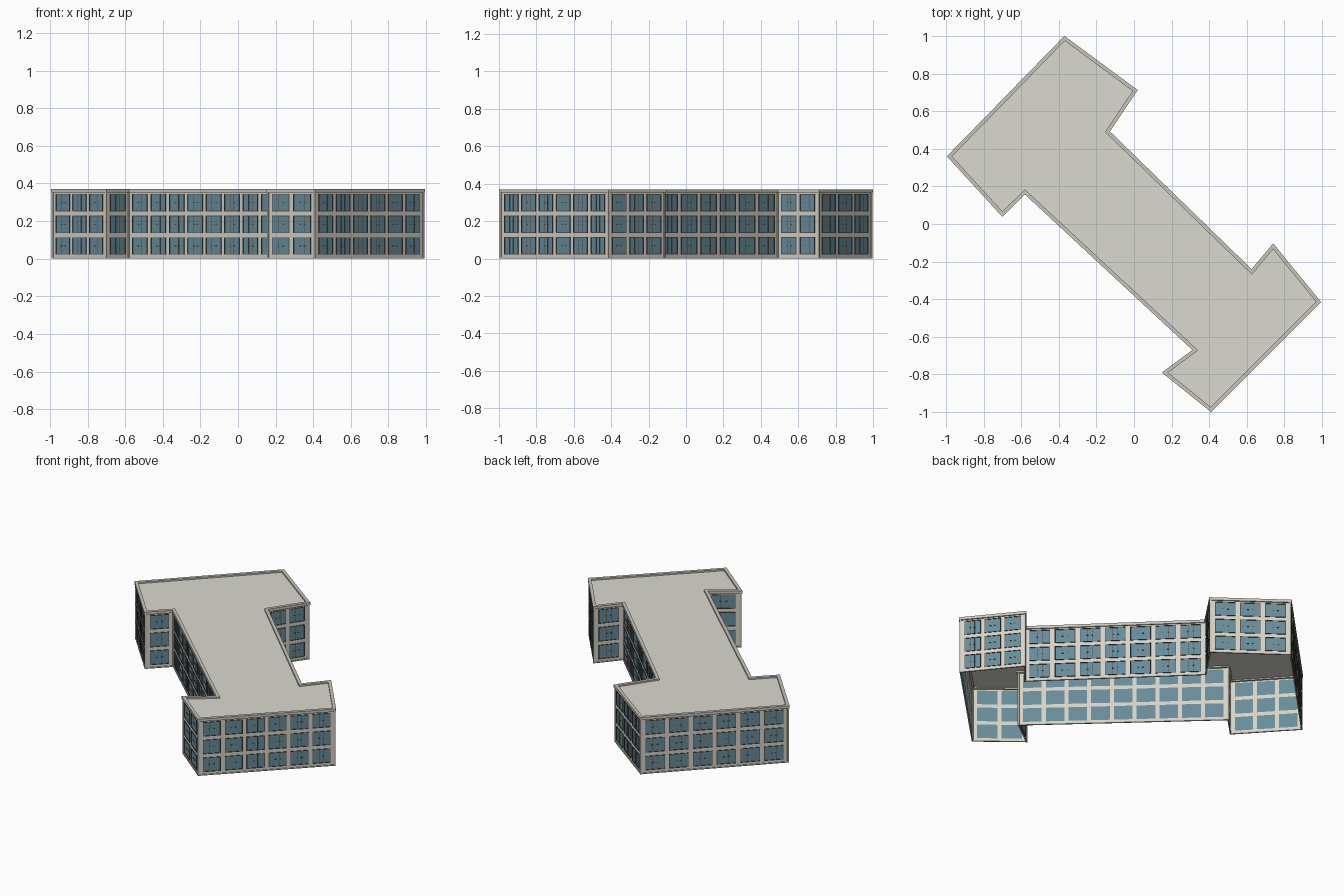
import bpy, bmesh
from mathutils import Vector

if "Cube" in bpy.data.objects:
    bpy.data.objects.remove(bpy.data.objects["Cube"], do_unlink=True)


def material(name, rgb):
    m = bpy.data.materials.new(name)
    m.use_nodes = True
    m.diffuse_color = (*rgb, 1)
    m.node_tree.nodes["Principled BSDF"].inputs["Base Color"].default_value = (*rgb, 1)
    return m


WALL = material("pale plaster", (0.66, 0.65, 0.58))
ROOF = material("roof grey", (0.70, 0.70, 0.64))
GLASS = material("blue glass", (0.14, 0.26, 0.32))
FRAME = material("dark frame", (0.09, 0.085, 0.075))
TRIM = material("stone trim", (0.58, 0.56, 0.50))

# Footprint corners, counterclockwise, with the number of windows on the wall that follows
CORNERS = [(-.37, 1, 6), (-.995, .36, 3), (-.70, .038, 1), (-.58, .157, 9),
           (.31, -.67, 1), (.148, -.79, 2), (.41, -1, 6), (.995, -.415, 3),
           (.74, -.103, 1), (.625, -.24, 7), (-.128, .492, 2), (.02, .712, 3)]
OUTLINE = [Vector(c[:2]) for c in CORNERS]
FLOOR_STARTS = (.022, .137, .252)
WINDOW_HEIGHT = .092
WALL_TOP = .357
TOP = .37


def offset(points, d):
    """Move every side of the outline inward by d."""
    out = []
    for i, p in enumerate(points):
        a = (p - points[i - 1]).normalized()
        b = (points[(i + 1) % len(points)] - p).normalized()
        na, nb = Vector((-a.y, a.x)), Vector((-b.y, b.x))
        out.append(p + (na + nb) * d / (1 + na.dot(nb)))
    return out


def finish(bm, name, mats):
    mesh = bpy.data.meshes.new(name)
    bm.to_mesh(mesh)
    bm.free()
    for m in mats:
        mesh.materials.append(m)
    ob = bpy.data.objects.new(name, mesh)
    bpy.context.scene.collection.objects.link(ob)
    return ob


def ring(name, outer, inner, z0, z1, mat):
    """Closed band between two outlines."""
    bm = bmesh.new()
    loops = [[bm.verts.new((p.x, p.y, z)) for p in pts]
             for pts, z in ((outer, z0), (outer, z1), (inner, z1), (inner, z0))]
    n = len(outer)
    for k in range(4):
        a, b = loops[k], loops[(k + 1) % 4]
        for i in range(n):
            j = (i + 1) % n
            bm.faces.new((a[i], a[j], b[j], b[i]))
    return finish(bm, name, [mat])


def box(bm, origin, along, out, u, d, z):
    """Box given by ranges along a wall, out from it and in height."""
    made = bmesh.ops.create_cube(bm, size=1)["verts"]
    for v in made:
        s = v.co + Vector((.5, .5, .5))
        p = origin + along * (u[0] + (u[1] - u[0]) * s.x) + out * (d[0] + (d[1] - d[0]) * s.y)
        v.co = (p.x, p.y, z[0] + (z[1] - z[0]) * s.z)
    bmesh.ops.recalc_face_normals(bm, faces=bm.faces)


def facade(name, a, b, count):
    """Wall sheet with glass panes in three storeys, plus raised frames."""
    length = (b - a).length
    along = (b - a).normalized()
    out = Vector((along.y, -along.x))
    margin = .014
    pitch = (length - 2 * margin) / count
    half = pitch * .41
    mids = [margin + (i + .5) * pitch for i in range(count)]
    us, zs = [0], [0]
    for mid in mids:
        us += [mid - half, mid + half]
    us.append(length)
    for z in FLOOR_STARTS:
        zs += [z, z + WINDOW_HEIGHT]
    zs.append(WALL_TOP)

    bm = bmesh.new()
    grid = [[bm.verts.new((*(a + along * u), z)) for u in us] for z in zs]
    for r in range(len(zs) - 1):
        for c in range(len(us) - 1):
            f = bm.faces.new((grid[r][c], grid[r][c + 1], grid[r + 1][c + 1], grid[r + 1][c]))
            f.material_index = r % 2 and c % 2
    finish(bm, name, [WALL, GLASS])

    # Frame bars around each pane, slim uprights and small handles
    bm = bmesh.new()
    bar, proud = .0035, (.0004, .004)
    for mid in mids:
        for z in FLOOR_STARTS:
            top = z + WINDOW_HEIGHT
            for u in (mid - half, mid + half - bar):
                box(bm, a, along, out, (u, u + bar), proud, (z, top))
            for h in (z, top - bar):
                box(bm, a, along, out, (mid - half, mid + half), proud, (h, h + bar))
            for side in (-.1, .1):
                u = mid + side * pitch
                box(bm, a, along, out, (u - .0008, u + .0008), (.0004, .0015), (z, top))
                middle = z + WINDOW_HEIGHT / 2
                box(bm, a, along, out, (u - .006, u + .006), (.0004, .003),
                    (middle - .002, middle + .002))
    finish(bm, name + "_frames", [FRAME])


# Walls
walls = offset(OUTLINE, .008)
for i, corner in enumerate(CORNERS):
    facade(f"wall_{i + 1}", walls[i], walls[(i + 1) % len(walls)], corner[2])

# Corner posts
posts = bmesh.new()
for i, p in enumerate(walls):
    d = (walls[(i + 1) % len(walls)] - p).normalized()
    n = Vector((d.y, -d.x))
    box(posts, p, d, n, (-.005, .005), (-.005, .005), (0, WALL_TOP))
finish(posts, "corner_posts", [TRIM])

# Base band, parapet and roof
ring("base_band", offset(OUTLINE, .004), offset(OUTLINE, .012), 0, .007, TRIM)
ring("parapet", OUTLINE, offset(OUTLINE, .02), .352, TOP, TRIM)
roof = bmesh.new()
roof.faces.new([roof.verts.new((p.x, p.y, .36)) for p in offset(OUTLINE, .015)])
finish(roof, "flat_roof", [ROOF])
